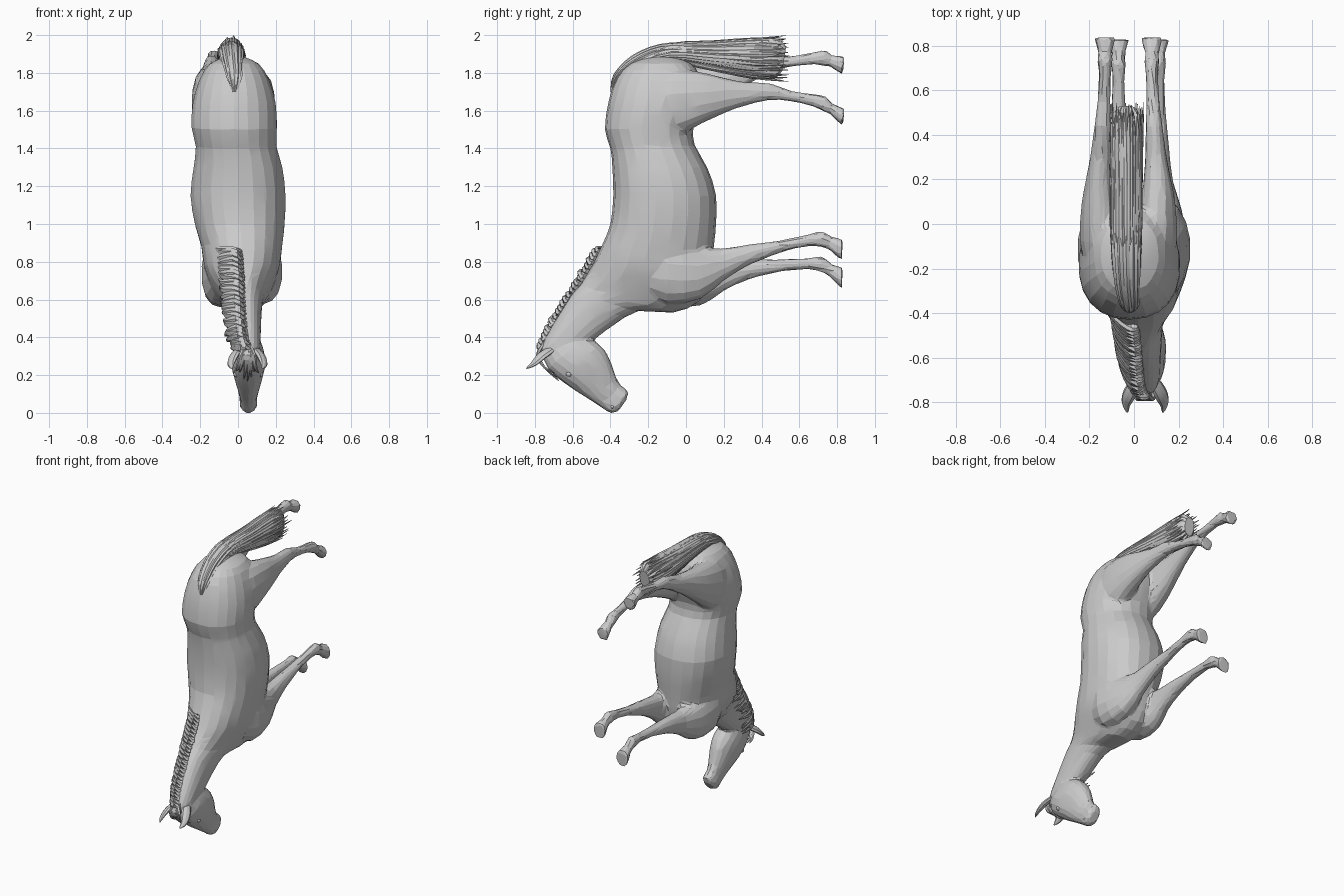
import bpy, bmesh, math, random
from mathutils import Vector

random.seed(4)
if "Cube" in bpy.data.objects:
    bpy.data.objects.remove(bpy.data.objects["Cube"])

grey = bpy.data.materials.new("plain grey")
grey.use_nodes = True
grey.diffuse_color = (0.6, 0.6, 0.6, 1)
grey.node_tree.nodes["Principled BSDF"].inputs["Base Color"].default_value = (0.6, 0.6, 0.6, 1)


def spline(rows, steps):
    """Smoothly interpolate rows of numbers."""
    rows = [Vector(r) for r in rows]
    out = []
    for i in range(len(rows) - 1):
        a, b, c, d = (rows[min(max(j, 0), len(rows) - 1)] for j in range(i - 1, i + 3))
        for k in range(steps):
            t = k / steps
            out.append(b + (c - a) * (t / 2) + (a * 2 - b * 5 + c * 4 - d) * (t * t / 2)
                       + (b * 3 - a - c * 3 + d) * (t ** 3 / 2))
    return out + [rows[-1]]


def skin(bm, rings):
    """Bridge rings of points into a closed skin."""
    loops = [[bm.verts.new(p) for p in ring] for ring in rings]
    n = len(loops[0])
    for a, b in zip(loops, loops[1:]):
        for i in range(n):
            bm.faces.new((a[i], a[(i + 1) % n], b[(i + 1) % n], b[i]))
    bm.faces.new(loops[0][::-1])
    bm.faces.new(loops[-1])


def select(obs):
    bpy.ops.object.select_all(action='DESELECT')
    for ob in obs:
        ob.select_set(True)
    bpy.context.view_layer.objects.active = obs[0]


def finish(name, bm, angle=18):
    bmesh.ops.recalc_face_normals(bm, faces=bm.faces)
    mesh = bpy.data.meshes.new(name)
    bm.to_mesh(mesh)
    bm.free()
    mesh.materials.append(grey)
    ob = bpy.data.objects.new(name, mesh)
    bpy.context.collection.objects.link(ob)
    select([ob])
    bpy.ops.object.shade_smooth_by_angle(angle=math.radians(angle))
    return ob


def loft(name, rows, segs=18, steps=2, rough=0.0):
    """Each row: y, z of one edge, y, z of the opposite edge, centre x, half width."""
    bm = bmesh.new()
    rings = []
    for y1, z1, y2, z2, cx, hw in spline(rows, steps):
        mid = Vector((cx, (y1 + y2) / 2, (z1 + z2) / 2))
        half = Vector((0, (y1 - y2) / 2, (z1 - z2) / 2))
        ring = []
        for i in range(segs):
            a = math.tau * i / segs
            c, s = math.cos(a), math.sin(a)
            k = 1 - rough * (i % 2) * random.uniform(0.5, 1)
            side = math.copysign(abs(s) ** .9, s) * hw * k
            ring.append(mid + half * math.copysign(abs(c) ** .9, c) * k + Vector((side, 0, 0)))
        rings.append(ring)
    skin(bm, rings)
    return finish(name, bm)


def lock(bm, points, width, thick, normal, segs=6):
    """Flattened tapering strand of hair; normal is the thin direction."""
    path = spline(points, 3)
    normal = Vector(normal)
    rings = []
    for i, p in enumerate(path):
        t = i / (len(path) - 1)
        along = (path[min(i + 1, len(path) - 1)] - path[max(i - 1, 0)]).normalized()
        across = along.cross(normal).normalized()
        thin = across.cross(along)
        size = 0.12 + 0.88 * math.sin(math.pi * (0.3 + 0.7 * t))
        rings.append([p + across * math.cos(math.tau * k / segs) * width * size
                      + thin * math.sin(math.tau * k / segs) * thick * size for k in range(segs)])
    skin(bm, rings)


# Trunk and neck
body = [loft("body", [
    (-.20, 1.885, -.06, 1.885, -.02, .05), (-.30, 1.85, .03, 1.85, -.02, .13),
    (-.37, 1.77, .08, 1.76, -.02, .185), (-.41, 1.65, .08, 1.62, -.02, .222),
    (-.43, 1.50, .04, 1.52, -.02, .228), (-.40, 1.40, .045, 1.42, -.01, .215),
    (-.39, 1.30, .112, 1.30, 0, .237), (-.385, 1.15, .16, 1.15, 0, .254),
    (-.40, 1.0, .158, .98, .01, .238), (-.44, .90, .145, .86, .02, .215),
    (-.48, .81, .13, .72, .02, .20), (-.52, .74, .07, .59, .02, .16),
    (-.56, .68, -.07, .53, .03, .115), (-.61, .62, -.25, .54, .035, .095),
    (-.66, .54, -.38, .465, .04, .084), (-.72, .44, -.47, .40, .045, .076),
    (-.765, .35, -.56, .34, .05, .068), (-.74, .28, -.62, .27, .05, .05)], segs=22)]

# Head
body.append(loft("head", [
    (-.775, .33, -.64, .40, .05, .05), (-.73, .23, -.55, .41, .055, .08),
    (-.66, .17, -.46, .365, .055, .09), (-.59, .12, -.405, .29, .055, .077),
    (-.51, .07, -.375, .20, .055, .057), (-.45, .03, -.345, .145, .055, .046),
    (-.40, -.003, -.305, .115, .055, .048), (-.355, .012, -.315, .07, .055, .032)]))

# Legs: the right one of each pair is mirrored and swung about its joint
hind = [
    (-.24, 1.74, -.20, 1.56, .08, .08), (-.08, 1.82, -.08, 1.46, .09, .105), (.10, 1.80, .08, 1.53, .105, .082),
    (.20, 1.775, .20, 1.585, .105, .062), (.31, 1.752, .31, 1.625, .098, .048),
    (.44, 1.747, .44, 1.655, .09, .038), (.55, 1.707, .55, 1.65, .085, .03),
    (.68, 1.687, .67, 1.623, .08, .028), (.74, 1.677, .72, 1.60, .08, .035),
    (.77, 1.64, .755, 1.585, .08, .03), (.795, 1.63, .78, 1.565, .08, .037), (.84, 1.61, .83, 1.515, .08, .05)]
fore = [
    (-.26, .87, -.26, .66, .10, .07), (-.10, .92, -.10, .575, .13, .105), (.05, .88, .08, .605, .13, .085),
    (.18, .87, .20, .70, .12, .056), (.32, .89, .33, .78, .115, .045),
    (.46, .907, .46, .833, .11, .037), (.53, .92, .53, .858, .11, .032),
    (.64, .942, .65, .883, .11, .027), (.72, .963, .72, .878, .11, .034),
    (.76, .94, .75, .868, .11, .028), (.785, .928, .78, .845, .11, .036),
    (.83, .922, .825, .805, .11, .05)]
for name, rows, centre, pivot, swing in (("hind_leg", hind, -.025, 0, .33), ("front_leg", fore, .02, -.15, -.155)):
    body.append(loft("left_" + name, rows, segs=14))
    body.append(loft("right_" + name, [
        (y1, z1 + swing * max(0, y1 - pivot), y2, z2 + swing * max(0, y2 - pivot), 2 * centre - cx, hw)
        for y1, z1, y2, z2, cx, hw in rows], segs=14))

# Fuse the masses into one faceted hide
select(body)
bpy.ops.object.join()
hide = body[0]
fuse = hide.modifiers.new("fuse", 'REMESH')
fuse.mode = 'VOXEL'
fuse.voxel_size = .011
blend = hide.modifiers.new("blend", 'SMOOTH')
blend.factor, blend.iterations = .5, 6
facets = hide.modifiers.new("facets", 'DECIMATE')
facets.ratio = .035
bpy.ops.object.convert(target='MESH')
hide.data.materials.clear()
hide.data.materials.append(grey)
bpy.ops.object.shade_smooth_by_angle(angle=math.radians(9))

# Tail: ridged core with loose strands over it
loft("tail_core", [
    (-.40, 1.70, -.37, 1.70, -.02, .015), (-.385, 1.79, -.33, 1.77, -.02, .045),
    (-.29, 1.89, -.22, 1.82, -.03, .06), (-.14, 1.953, -.10, 1.86, -.035, .068),
    (.05, 1.965, .05, 1.83, -.035, .072), (.28, 1.98, .25, 1.785, -.035, .072),
    (.47, 1.985, .45, 1.77, -.035, .07), (.53, 1.94, .51, 1.81, -.035, .04)], segs=30, steps=3, rough=.16)
bm = bmesh.new()
for i in range(34):
    a = math.tau * (i + random.uniform(-.3, .3)) / 34
    c, s = math.cos(a), math.sin(a)
    end = random.uniform(.49, .55)
    lock(bm, [(-.025 + .04 * s, -.27, 1.855 + .025 * c), (-.035 + .062 * s, -.08, 1.905 + .045 * c),
              (-.035 + .066 * s, .15, 1.89 + .075 * c), (-.035 + .072 * s, .36, 1.877 + .105 * c),
              (-.035 + random.uniform(.06, .082) * s, end, 1.875 + random.uniform(.1, .125) * c)],
         .018, .009, (s, 0, c), 5)
finish("tail_strands", bm)

# Mane: locks rolling over the crest and hanging down the right side of the neck
crest = spline([(-.01, -.465, .855), (0, -.53, .75), (.005, -.60, .64),
                (.01, -.67, .525), (.02, -.73, .42), (.04, -.77, .34)], 5)
bm = bmesh.new()
for i, p in enumerate(crest):
    fall = 1 - .35 * i / len(crest)
    drop = random.uniform(.16, .23) * Vector((0, .86, .15 + random.uniform(-.3, .1)))
    sway = random.uniform(-.012, .012)
    lock(bm, [p + Vector((.022, .012, 0)), p + Vector((-.02, -.006 + sway * .5, .004)),
              p + Vector((-.095 * fall, .03, sway)) + drop * .25,
              p + Vector((-.118 * fall, .02, sway * 2)) + drop],
         random.uniform(.024, .032), .015, (-.8, -.5, -.2))
finish("mane", bm)

# Forelock fanning over the forehead
bm = bmesh.new()
for i in range(7):
    t = i / 3 - 1
    slip = random.uniform(-.02, .02)
    lock(bm, [(.05 + .01 * t, -.75, .36), (.05 + .03 * t, -.785, .305),
              (.05 + .045 * t + slip * .4, -.748, .24), (.05 + .06 * t, -.69 + slip, .185 - slip + .02 * abs(t))],
         .015, .010, (0, -.8, -.6))
finish("forelock", bm)

# Ears, eyes and nostrils on both sides of the head
for side, word in ((1, "left"), (-1, "right")):
    bm = bmesh.new()
    lock(bm, [(.05 + side * .045, -.715, .335), (.05 + side * .072, -.765, .30),
              (.05 + side * .086, -.805, .262), (.05 + side * .08, -.845, .235)],
         .032, .016, (side * .5, -.3, .8), 8)
    finish(word + "_ear", bm)
    for part, spot, radius in (("eye", (.064, -.62, .205), .016), ("nostril", (.032, -.39, .035), .012)):
        bm = bmesh.new()
        bmesh.ops.create_uvsphere(bm, u_segments=10, v_segments=6, radius=radius)
        bmesh.ops.translate(bm, verts=bm.verts, vec=(.055 + side * spot[0], spot[1], spot[2]))
        finish(word + "_" + part, bm)
